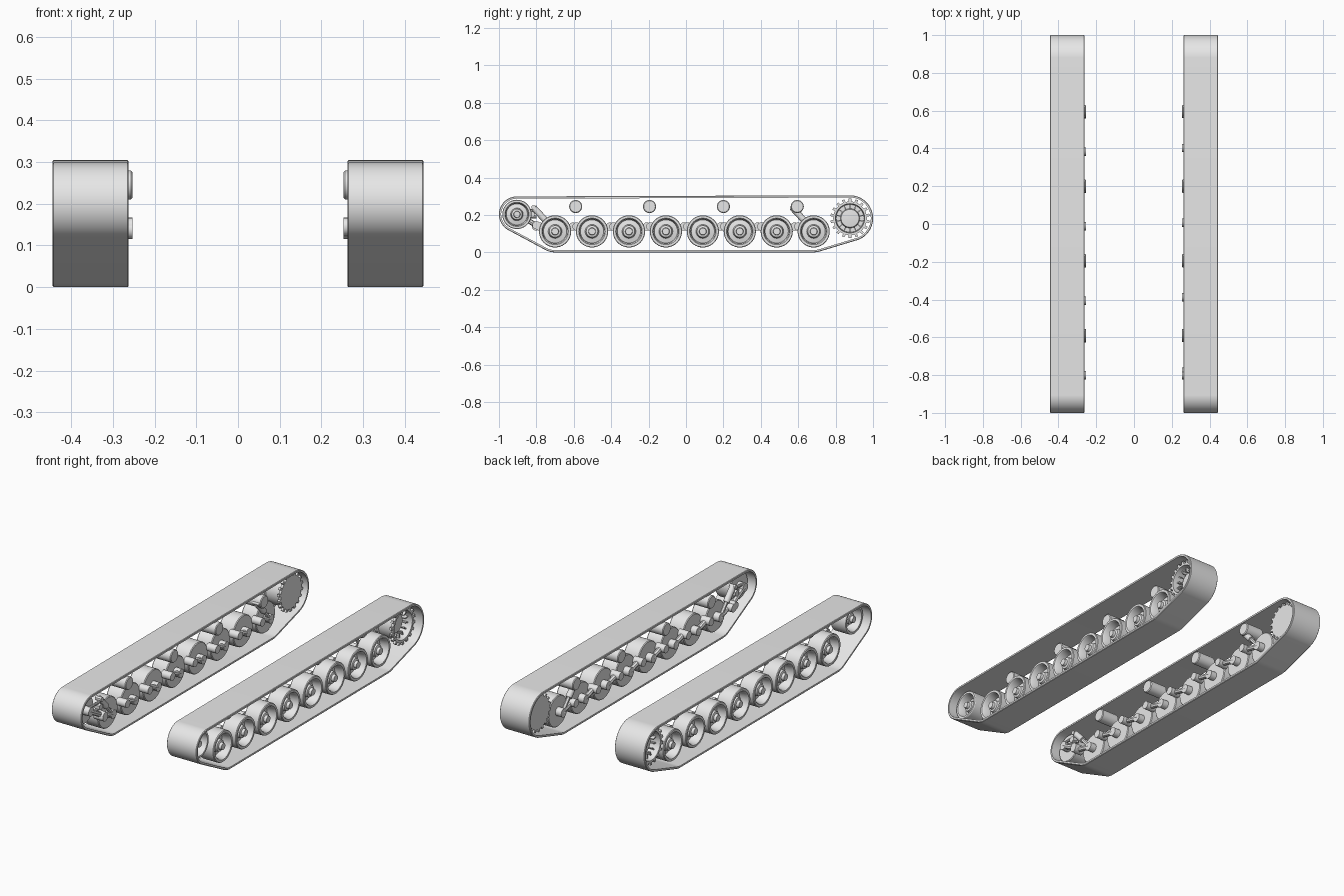
import bpy
import bmesh
from math import cos, sin, pi
from mathutils import Matrix, Vector

cube = bpy.data.objects.get("Cube")
if cube:
    bpy.data.objects.remove(cube, do_unlink=True)

GREY = (0.8, 0.8, 0.8, 1)
grey = bpy.data.materials.new("light_grey")
grey.use_nodes = True
grey.diffuse_color = GREY
grey.node_tree.nodes["Principled BSDF"].inputs["Base Color"].default_value = GREY
parts = []

IDLER = (-0.904, 0.203)
SPROCKET = (0.877, 0.182)
WHEEL_Z = 0.112
WHEEL_Y = [-0.70 + 0.1975 * i for i in range(8)]
ROLLER_Y = [-0.59 + 0.395 * i for i in range(4)]


def finish(bm, name, location=(0, 0, 0)):
    bmesh.ops.recalc_face_normals(bm, faces=bm.faces)
    mesh = bpy.data.meshes.new(name)
    bm.to_mesh(mesh)
    bm.free()
    mesh.materials.append(grey)
    return place(mesh, name, location)


def place(mesh, name, location):
    obj = bpy.data.objects.new(name, mesh)
    obj.location = location
    bpy.context.collection.objects.link(obj)
    parts.append(obj)
    return obj


def loft(bm, rings, closed):
    """Bridge successive rings of points; every ring is a closed loop."""
    loops = [[bm.verts.new(p) for p in ring] for ring in rings]
    n = len(loops[0])
    pairs = list(zip(loops, loops[1:]))
    if closed:
        pairs.append((loops[-1], loops[0]))
    for a, b in pairs:
        for i in range(n):
            j = (i + 1) % n
            bm.faces.new((a[i], a[j], b[j], b[i]))
    if not closed:
        bm.faces.new(loops[0])
        bm.faces.new(loops[-1])


def lathe(bm, profile, side, seg=40):
    """Spin (radius, x) points about the x axis, capping both ends."""
    rings = [[(side * x, r * cos(2 * pi * i / seg), r * sin(2 * pi * i / seg))
              for i in range(seg)] for r, x in profile]
    loft(bm, rings, False)


def rod(bm, a, b, radius, seg=16):
    """Cylinder between two points."""
    a, b = Vector(a), Vector(b)
    turn = (b - a).to_track_quat('Z', 'Y').to_matrix().to_4x4()
    bmesh.ops.create_cone(bm, cap_ends=True, segments=seg, radius1=radius,
                          radius2=radius, depth=(b - a).length,
                          matrix=Matrix.Translation((a + b) / 2) @ turn)


def radial_boxes(bm, count, radius, size, x):
    """Ring of small boxes about the x axis."""
    for i in range(count):
        m = (Matrix.Rotation(2 * pi * i / count, 4, 'X')
             @ Matrix.Translation((x, 0, radius)) @ Matrix.Diagonal((*size, 1)))
        bmesh.ops.create_cube(bm, size=1, matrix=m)


def belt(side):
    """Band wrapped tightly round the idler, road wheels and sprocket."""
    circles = [(*IDLER, 0.096), (WHEEL_Y[0], WHEEL_Z, WHEEL_Z),
               (WHEEL_Y[-1], WHEEL_Z, WHEEL_Z), (*SPROCKET, 0.123)]
    section = [(-0.012, 0.262), (-0.003, 0.262), (0, 0.265),
               (0, 0.442), (-0.003, 0.445), (-0.012, 0.445)]
    steps, rings = 120, []
    for i in range(steps):
        t = 2 * pi * (i + 0.5) / steps
        c, s = cos(t), sin(t)
        y, z, r = max(circles, key=lambda k: k[0] * c + k[1] * s + k[2])
        rings.append([(side * x, y + (r + d) * c, z + (r + d) * s)
                      for d, x in section])
    bm = bmesh.new()
    loft(bm, rings, True)
    return bm


WHEEL = [(0.02, 0.308), (0.082, 0.308), (0.086, 0.312), (0.086, 0.396),
         (0.083, 0.40), (0.071, 0.40), (0.066, 0.392), (0.062, 0.35),
         (0.037, 0.355), (0.031, 0.382), (0.020, 0.385), (0.018, 0.40),
         (0.010, 0.40)]
DRUM = [(0.02, 0.288), (0.090, 0.288), (0.090, 0.302), (0.082, 0.306),
        (0.082, 0.384), (0.090, 0.388), (0.090, 0.402), (0.078, 0.402),
        (0.074, 0.345), (0.052, 0.345), (0.048, 0.362), (0.02, 0.365)]
ROLLER = [(0.031, 0.253), (0.035, 0.257), (0.035, 0.356), (0.031, 0.36)]

for side, label in ((1, "left"), (-1, "right")):
    finish(belt(side), label + "_track_belt")

    # Road wheels share one mesh
    bm = bmesh.new()
    lathe(bm, WHEEL, side)
    first = finish(bm, label + "_road_wheel_1", (0, WHEEL_Y[0], WHEEL_Z))
    for i, y in enumerate(WHEEL_Y[1:], 2):
        place(first.data, f"{label}_road_wheel_{i}", (0, y, WHEEL_Z))

    # Front idler is a slightly smaller road wheel
    bm = bmesh.new()
    lathe(bm, [(r * 0.91, x) for r, x in WHEEL], side)
    finish(bm, label + "_idler_wheel", (0, *IDLER))

    # Drive sprocket with two toothed rings and ribs in the dish
    bm = bmesh.new()
    lathe(bm, DRUM, side, 48)
    for x in (0.295, 0.395):
        radial_boxes(bm, 18, 0.094, (0.013, 0.014, 0.022), side * x)
    radial_boxes(bm, 14, 0.064, (0.035, 0.006, 0.024), side * 0.36)
    finish(bm, label + "_drive_sprocket", (0, *SPROCKET))

    # Return rollers
    bm = bmesh.new()
    lathe(bm, ROLLER, side, 24)
    first = finish(bm, label + "_return_roller_1", (0, ROLLER_Y[0], 0.245))
    for i, y in enumerate(ROLLER_Y[1:], 2):
        place(first.data, f"{label}_return_roller_{i}", (0, y, 0.245))

    # Trailing arms: pivot, arm and axle boss
    reach = 0.083 if side > 0 else 0.102
    bm = bmesh.new()
    pivot, axle = (-reach, 0.026), (0, 0)
    rod(bm, (side * 0.253, *pivot), (side * 0.312, *pivot), 0.022)
    rod(bm, (side * 0.272, *axle), (side * 0.31, *axle), 0.024)
    rod(bm, (side * 0.285, *pivot), (side * 0.285, *axle), 0.014, 8)
    first = finish(bm, label + "_swing_arm_1", (0, WHEEL_Y[0], WHEEL_Z))
    for i, y in enumerate(WHEEL_Y[1:], 2):
        place(first.data, f"{label}_swing_arm_{i}", (0, y, WHEEL_Z))

    # Dampers above the first and last wheels
    for place_name, y in (("front", WHEEL_Y[0]), ("rear", WHEEL_Y[-1])):
        bm = bmesh.new()
        x = side * 0.282
        rod(bm, (x, y - 0.115, 0.24), (x, y - 0.055, 0.175), 0.017)
        rod(bm, (x, y - 0.06, 0.18), (x, y - 0.01, 0.122), 0.010, 12)
        rod(bm, (side * 0.262, y - 0.115, 0.24), (side * 0.30, y - 0.115, 0.24), 0.012, 12)
        finish(bm, f"{label}_{place_name}_damper")

    # Idler crank with tension struts
    bm = bmesh.new()
    y, z = IDLER
    x = side * 0.28
    rod(bm, (side * 0.268, y, z), (side * 0.31, y, z), 0.024)
    rod(bm, (x, y, z), (x, -0.80, 0.145), 0.014, 8)
    rod(bm, (side * 0.253, -0.80, 0.145), (side * 0.31, -0.80, 0.145), 0.022)
    for dz in (-0.015, 0.02):
        rod(bm, (x, y, z + dz), (x, -0.80, z + dz), 0.008, 10)
    rod(bm, (side * 0.262, -0.825, z), (side * 0.30, -0.825, z), 0.018, 6)
    finish(bm, label + "_idler_crank")

# Smooth curved surfaces while keeping sharp edges
bpy.ops.object.select_all(action='DESELECT')
for obj in parts:
    obj.select_set(True)
bpy.context.view_layer.objects.active = parts[0]
bpy.ops.object.shade_smooth_by_angle(angle=pi / 6)
